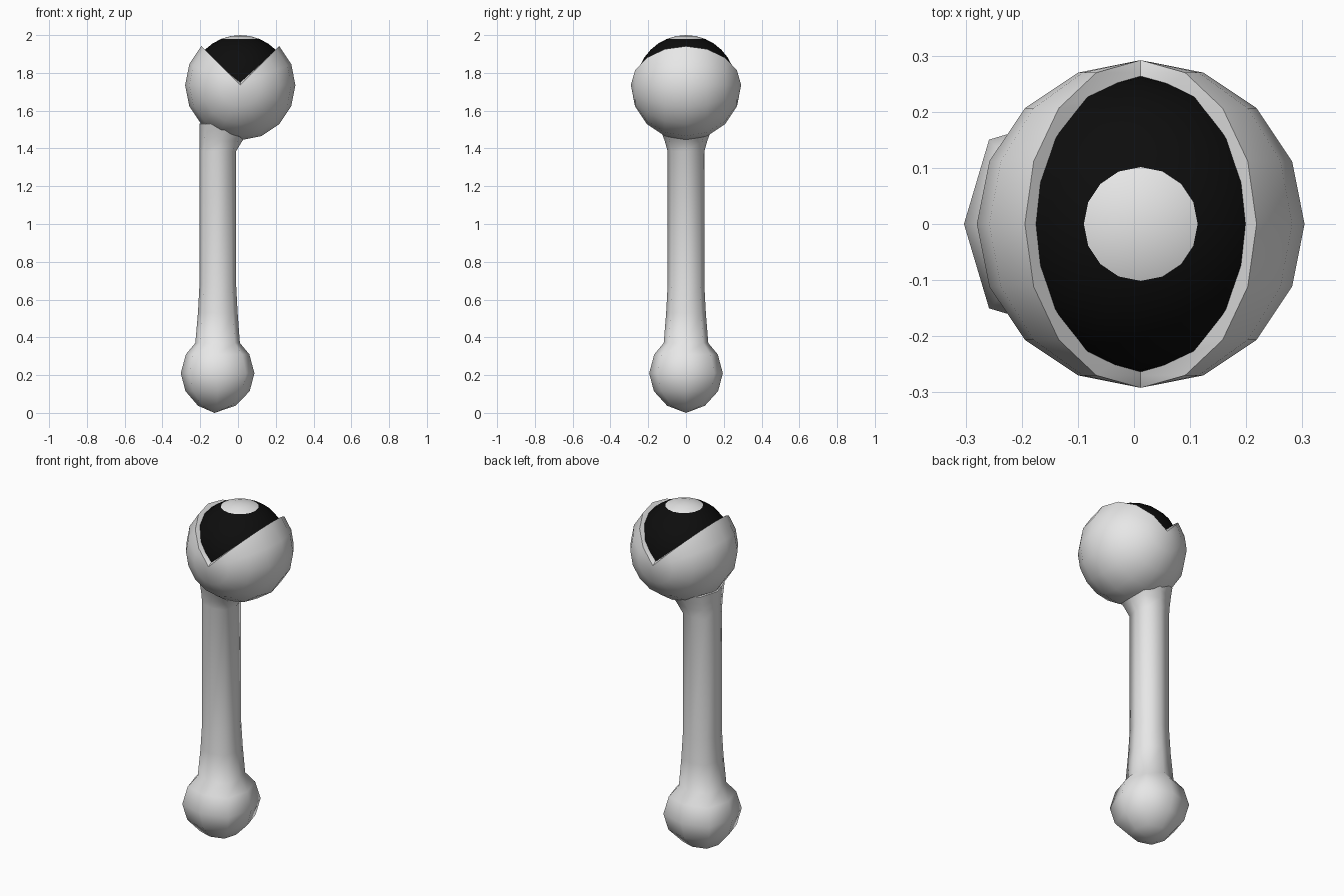
import bpy, bmesh
from math import sin, cos, pi, radians

cube = bpy.data.objects.get("Cube")
if cube:
    bpy.data.objects.remove(cube)


def material(name, value):
    m = bpy.data.materials.new(name)
    m.use_nodes = True
    color = (value, value, value, 1)
    m.diffuse_color = color
    m.node_tree.nodes["Principled BSDF"].inputs["Base Color"].default_value = color
    return m


light = material("light_grey", 0.8)
black = material("black", 0.004)
HEAD = (0.012, 0, 1.735)


def finish(name, bm, mats, angle, location=(0, 0, 0)):
    bmesh.ops.recalc_face_normals(bm, faces=bm.faces)
    mesh = bpy.data.meshes.new(name)
    bm.to_mesh(mesh)
    bm.free()
    for m in mats:
        mesh.materials.append(m)
    ob = bpy.data.objects.new(name, mesh)
    bpy.context.collection.objects.link(ob)
    ob.location = location
    bpy.ops.object.select_all(action="DESELECT")
    ob.select_set(True)
    bpy.context.view_layer.objects.active = ob
    bpy.ops.object.shade_smooth_by_angle(angle=radians(angle))
    return ob


def loft(rings, start, end):
    """Skin closed rings of points, ending in a tip at each end."""
    bm = bmesh.new()
    loops = [[bm.verts.new(p) for p in ring] for ring in rings]
    first, last = bm.verts.new(start), bm.verts.new(end)
    n = len(rings[0])
    for i in range(n):
        j = (i + 1) % n
        bm.faces.new((first, loops[0][i], loops[0][j]))
        bm.faces.new((last, loops[-1][j], loops[-1][i]))
        for a, b in zip(loops, loops[1:]):
            bm.faces.new((a[i], b[i], b[j], a[j]))
    return bm


# Rounded-square arm with a ball foot and a neck that flares into the head:
# each entry is radius, height, centre x
profile = [
    (0.10, 0.038, -0.112), (0.17, 0.115, -0.108), (0.195, 0.21, -0.108),
    (0.168, 0.31, -0.108), (0.118, 0.37, -0.108), (0.105, 0.53, -0.107),
    (0.097, 0.68, -0.107), (0.097, 1.385, -0.107), (0.113, 1.44, -0.09),
    (0.127, 1.48, -0.077), (0.15, 1.53, -0.055),
]
rings = []
for r, z, x in profile:
    ring = []
    for k in range(8):
        rr = r * (1.09 if k % 2 else 1)
        ring.append((x + rr * cos(k * pi / 4), rr * sin(k * pi / 4), z))
    rings.append(ring)
finish("arm_and_foot", loft(rings, (-0.125, 0, 0.0), (-0.02, 0, 1.6)), [light], 60)

# Head shell: a ball lying along y with a quarter wedge cut from its top
R, FLOOR = 0.292, 0.015
rings = []
for i in range(1, 8):
    t = i * pi / 8
    ring = [(0, -R * cos(t), FLOOR)]
    for k in range(13):
        a = pi / 4 - k * pi / 8
        ring.append((R * sin(t) * cos(a), -R * cos(t), R * sin(t) * sin(a)))
    rings.append(ring)
finish("head_shell", loft(rings, (0, -R, 0), (0, R, 0)), [light], 40, HEAD)

# Dark inner ball with a pale cap on top
bm = bmesh.new()
bmesh.ops.create_uvsphere(bm, u_segments=16, v_segments=16, radius=0.265)
for f in bm.faces:
    f.material_index = 1 if f.calc_center_median().z > 0.265 * cos(pi / 8) else 0
finish("inner_eye", bm, [black, light], 40, HEAD)
